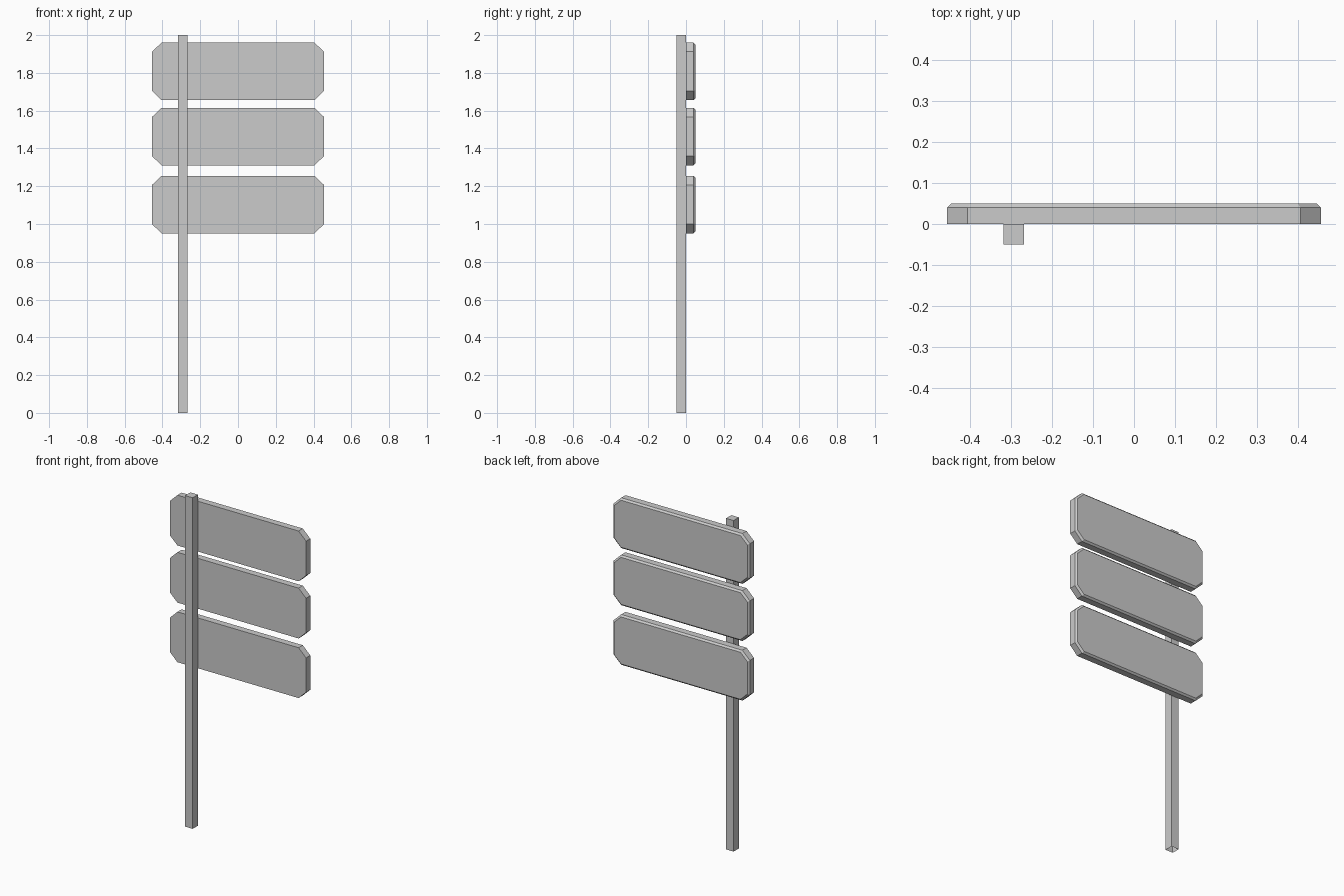
import bpy, bmesh

if "Cube" in bpy.data.objects:
    bpy.data.objects.remove(bpy.data.objects["Cube"])


def make_object(name, bm):
    bmesh.ops.recalc_face_normals(bm, faces=bm.faces)
    mesh = bpy.data.meshes.new(name)
    bm.to_mesh(mesh)
    bm.free()
    obj = bpy.data.objects.new(name, mesh)
    bpy.context.collection.objects.link(obj)
    return obj


def octagon(bm, y, zc, hw, hh, cx, cz):
    # Rectangle outline with clipped corners
    pts = [(hw, hh - cz), (hw - cx, hh), (cx - hw, hh), (-hw, hh - cz),
           (-hw, cz - hh), (cx - hw, -hh), (hw - cx, -hh), (hw, cz - hh)]
    return [bm.verts.new((x, y, zc + z)) for x, z in pts]


def sign_board(name, zc):
    bm = bmesh.new()
    hw, hh, rim = 0.455, 0.152, 0.01
    rings = [octagon(bm, 0.0, zc, hw, hh, 0.05, 0.048),
             octagon(bm, 0.04, zc, hw, hh, 0.05, 0.048),
             octagon(bm, 0.05, zc, hw - rim, hh - rim, 0.046, 0.044)]
    for a, b in zip(rings, rings[1:]):
        for i in range(8):
            j = (i + 1) % 8
            bm.faces.new((a[i], a[j], b[j], b[i]))
    bm.faces.new(rings[0])
    bm.faces.new(rings[-1])
    return make_object(name, bm)


# Three stacked boards with a bevelled face
for label, zc in (("top", 1.808), ("middle", 1.463), ("bottom", 1.103)):
    sign_board(label + "_board", zc)

# Square post, open at the ground end
bm = bmesh.new()
bmesh.ops.create_cube(bm, size=1.0)
for v in bm.verts:
    v.co = (v.co.x * 0.05 - 0.293, v.co.y * 0.05 - 0.025, (v.co.z + 0.5) * 2.0)
base = [f for f in bm.faces if f.calc_center_median().z < 0.01]
bmesh.ops.delete(bm, geom=base, context='FACES_ONLY')
make_object("post", bm)
